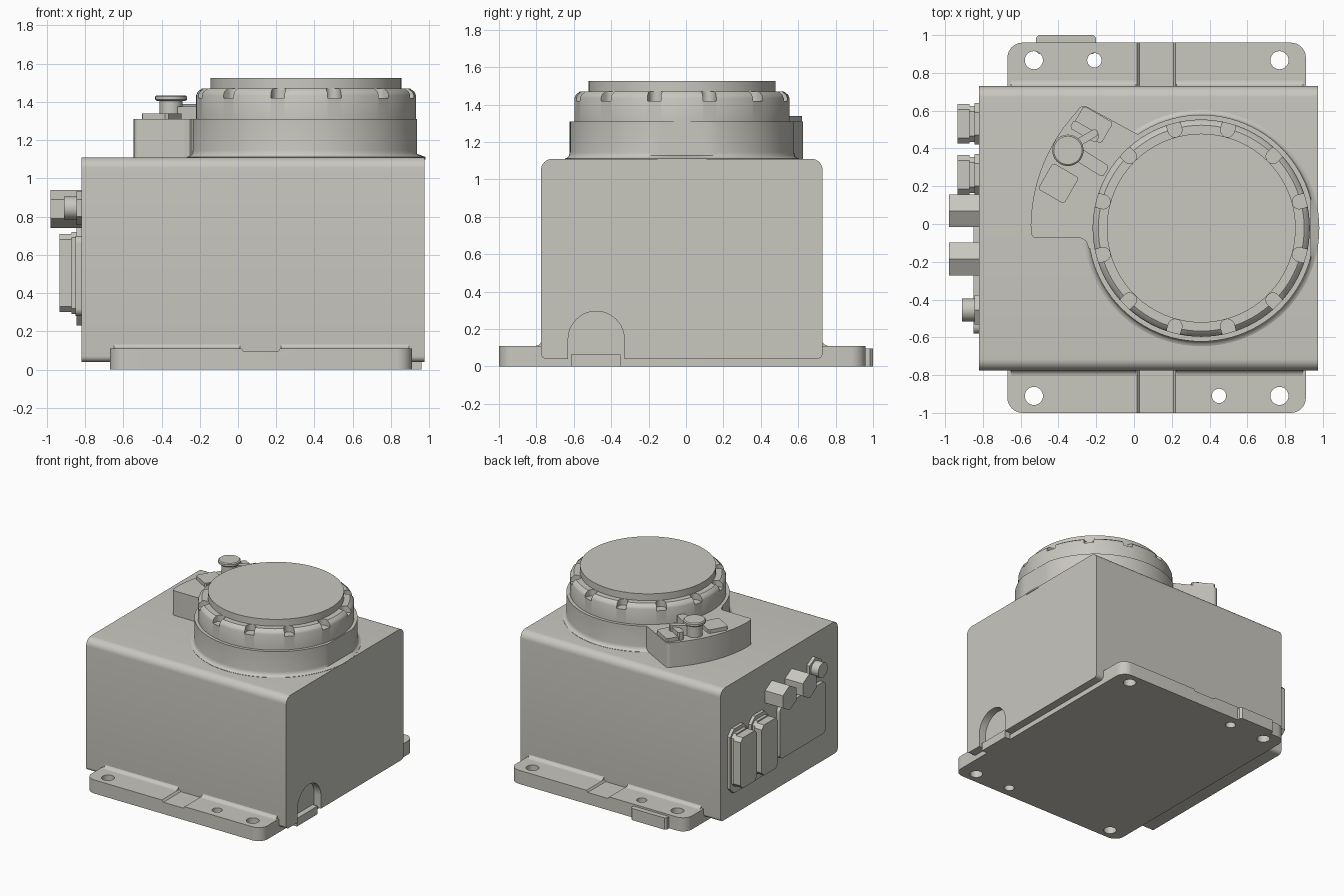
import bpy, bmesh, math
from mathutils import Vector, Matrix

if "Cube" in bpy.data.objects:
    bpy.data.objects.remove(bpy.data.objects["Cube"])

grey = bpy.data.materials.new("warm_grey")
grey.diffuse_color = (0.58, 0.57, 0.52, 1)
grey.use_nodes = True
grey.node_tree.nodes["Principled BSDF"].inputs["Base Color"].default_value = grey.diffuse_color


def finish(name, bm):
    bmesh.ops.recalc_face_normals(bm, faces=bm.faces)
    me = bpy.data.meshes.new(name)
    bm.to_mesh(me)
    bm.free()
    ob = bpy.data.objects.new(name, me)
    bpy.context.collection.objects.link(ob)
    me.materials.append(grey)
    return ob


def prism(name, pts, axis, a, b):
    """Extrude a 2D outline along an axis (x: y,z  y: x,z  z: x,y)."""
    put = {"x": lambda p, h: (h, p[0], p[1]),
           "y": lambda p, h: (p[0], h, p[1]),
           "z": lambda p, h: (p[0], p[1], h)}[axis]
    bm = bmesh.new()
    lo = [bm.verts.new(put(p, a)) for p in pts]
    hi = [bm.verts.new(put(p, b)) for p in pts]
    bm.faces.new(lo)
    bm.faces.new(hi)
    n = len(pts)
    for i in range(n):
        j = (i + 1) % n
        bm.faces.new((lo[i], lo[j], hi[j], hi[i]))
    return finish(name, bm)


def arc(cx, cy, r, a0, a1, n=8):
    return [(cx + r * math.cos(math.radians(a0 + (a1 - a0) * i / n)),
             cy + r * math.sin(math.radians(a0 + (a1 - a0) * i / n))) for i in range(n + 1)]


def circle(cx, cy, r, n=32, turn=0):
    return arc(cx, cy, r, turn, turn + 360, n)[:-1]


def rrect(x0, x1, y0, y1, low, high):
    """Rectangle outline with rounded corners; separate radii below and above."""
    return (arc(x0 + low, y0 + low, low, 180, 270) + arc(x1 - low, y0 + low, low, 270, 360)
            + arc(x1 - high, y1 - high, high, 0, 90) + arc(x0 + high, y1 - high, high, 90, 180))


def chamfered(x0, x1, y0, y1, c):
    return [(x0 + c, y0), (x1 - c, y0), (x1, y0 + c), (x1, y1 - c),
            (x1 - c, y1), (x0 + c, y1), (x0, y1 - c), (x0, y0 + c)]


def lathe(name, profile, cx, cy, n=96):
    bm = bmesh.new()
    rings = [[bm.verts.new((x, y, z)) for x, y in circle(cx, cy, r, n)] for r, z in profile]
    for a, b in zip(rings, rings[1:]):
        for i in range(n):
            j = (i + 1) % n
            bm.faces.new((a[i], a[j], b[j], b[i]))
    bm.faces.new(rings[0])
    bm.faces.new(rings[-1])
    return finish(name, bm)


def cut(ob, cutters):
    for c in cutters:
        m = ob.modifiers.new("cut", "BOOLEAN")
        m.object = c
        m.solver = "EXACT"
    bpy.context.view_layer.update()
    me = bpy.data.meshes.new_from_object(ob.evaluated_get(bpy.context.evaluated_depsgraph_get()))
    ob.modifiers.clear()
    ob.data = me
    for c in cutters:
        bpy.data.objects.remove(c)


# Main housing with the arched recess on the right side
body = prism("housing", rrect(-0.775, 0.73, 0.04, 1.11, 0.03, 0.06), "x", -0.82, 0.975)
arch = [(-0.63, -0.1)] + [(-0.33, -0.1)] + arc(-0.48, 0.145, 0.15, 0, 180, 24)
cut(body, [prism("arch_cutter", arch, "x", 0.915, 1.1)])
prism("arch_sill", [(-0.615, 0), (-0.35, 0), (-0.35, 0.065), (-0.615, 0.065)], "x", 0.85, 0.96)

# Base plate with shallow channel and mounting holes
base = prism("base_plate", rrect(-0.67, 0.91, -1.0, 0.96, 0.08, 0.08), "z", 0, 0.11)
channel = [(0.03, 0.095), (0.21, 0.095), (0.235, 0.13), (0.0, 0.13)]
holes = [(-0.53, 0.867, 0.048), (0.77, 0.867, 0.048), (-0.21, 0.867, 0.038),
         (-0.53, -0.91, 0.048), (0.77, -0.91, 0.048), (0.45, -0.91, 0.038)]
cut(base, [prism("channel_cutter", channel, "y", -1.2, 1.2)]
    + [prism("hole_cutter", circle(x, y, r), "z", -0.1, 0.2) for x, y, r in holes])
prism("rear_tab", chamfered(-0.52, -0.2, 0.9, 1.0, 0.015), "z", 0, 0.095)

# Coved fillets where the flanges meet the housing
for side, y in ((-1, -0.772), (1, 0.727)):
    cove = [(y - side * 0.05, 0.1)] + [(y + side * (0.034 - u), 0.144 - v) for u, v in
                                      arc(0, 0, 0.034, 270, 360, 6)]
    cove = [(y - side * 0.04, 0.09), (y + side * 0.034, 0.09)] + [
        (y + side * (0.034 - 0.034 * math.sin(t)), 0.144 - 0.034 * math.cos(t))
        for t in [i * math.pi / 12 for i in range(7)]] + [(y - side * 0.04, 0.144)]
    for x0, x1 in ((-0.65, 0.01), (0.225, 0.895)):
        prism("flange_fillet", cove, "x", x0, x1)
    prism("channel_fillet", [(a, b - 0.04) for a, b in cove], "x", 0.0, 0.235)

# Turret: lower ring, notched collar and top disc
CX, CY = 0.356, -0.022
ring = lathe("turret_base", [(0.625, 1.1), (0.625, 1.112), (0.612, 1.117), (0.603, 1.128),
                             (0.6, 1.145), (0.6, 1.31)], CX, CY)
for v in ring.data.vertices:
    if v.co.z > 1.12:
        v.co.x = min(v.co.x, 0.937)
collar = lathe("turret_collar", [(0.575, 1.3), (0.575, 1.435), (0.568, 1.452),
                                 (0.545, 1.47), (0.4, 1.47)], CX, CY)
notches = []
for k in range(12):
    a = math.radians(15 + 30 * k)
    u = [(0.62, 0.037), (0.62, -0.037)] + arc(0.537, 0, 0.037, 270, 90, 10)[0:11]
    pts = [(CX + p * math.cos(a) - q * math.sin(a), CY + p * math.sin(a) + q * math.cos(a))
           for p, q in u]
    notches.append(prism("notch_cutter", pts, "z", 1.42, 1.6))
cut(collar, notches)
lathe("turret_top", [(0.5, 1.4), (0.5, 1.525)], CX, CY)

# Raised side shelf joined to the turret
shelf = (arc(-0.515, -0.045, 0.03, 270, 180, 5) + arc(CX, CY, 0.903, 179, 137, 20)
         + arc(-0.265, 0.59, 0.035, 135, 62, 5) + [(0.0, 0.485), (0.2, 0.4), (0.2, -0.075),
                                                  (-0.24, -0.13), (-0.252, -0.092), (-0.28, -0.075)])
prism("side_shelf", shelf, "z", 1.1, 1.31)


def block(name, cx, cy, w, d, z0, z1, deg):
    a = math.radians(deg)
    pts = [(cx + p * math.cos(a) - q * math.sin(a), cy + p * math.sin(a) + q * math.cos(a))
           for p, q in chamfered(-w / 2, w / 2, -d / 2, d / 2, 0.012)]
    return prism(name, pts, "z", z0, z1)


# Shelf fittings: pads, ribs and round knob
block("lower_pad", -0.4, 0.215, 0.16, 0.16, 1.3, 1.34, -30)
block("upper_pad", -0.22, 0.525, 0.18, 0.13, 1.3, 1.34, -30)
block("upper_rib", -0.26, 0.49, 0.05, 0.16, 1.3, 1.375, 60)
block("knob_arm", -0.25, 0.34, 0.24, 0.07, 1.3, 1.375, -32)
block("knob_arm_up", -0.28, 0.44, 0.2, 0.04, 1.3, 1.39, 30)
prism("knob_stem", circle(-0.35, 0.39, 0.06), "z", 1.3, 1.41)
lathe("knob_cap", [(0.075, 1.405), (0.083, 1.412), (0.083, 1.428), (0.075, 1.435)],
      -0.35, 0.39, 40)

# Two rectangular plug sockets on the left side
for y in (0.53, 0.26):
    prism("socket_flange", chamfered(y - 0.11, y + 0.11, 0.23, 0.75, 0.05), "x", -0.845, -0.8)
    prism("socket_collar", chamfered(y - 0.095, y + 0.095, 0.29, 0.72, 0.03), "x", -0.87, -0.8)
    prism("socket_body", chamfered(y - 0.105, y + 0.105, 0.3, 0.71, 0.03), "x", -0.935, -0.87)

# Hexagonal fittings, round connector and cover plate on the left side
for y in (0.07, -0.185):
    prism("hex_fitting", circle(y, 0.84, 0.1, 6, 30), "x", -0.98, -0.8)
prism("round_flange", circle(-0.455, 0.845, 0.09, 6, 30), "x", -0.845, -0.8)
prism("round_connector", circle(-0.455, 0.845, 0.06), "x", -0.91, -0.8)
prism("cover_plate", rrect(-0.58, 0.01, 0.28, 0.7, 0.04, 0.04), "x", -0.85, -0.8)

# Smooth shading with sharp edges kept
for ob in bpy.data.objects:
    bpy.ops.object.select_all(action="DESELECT")
    ob.select_set(True)
    bpy.context.view_layer.objects.active = ob
    bpy.ops.object.shade_smooth_by_angle(angle=math.radians(30))
